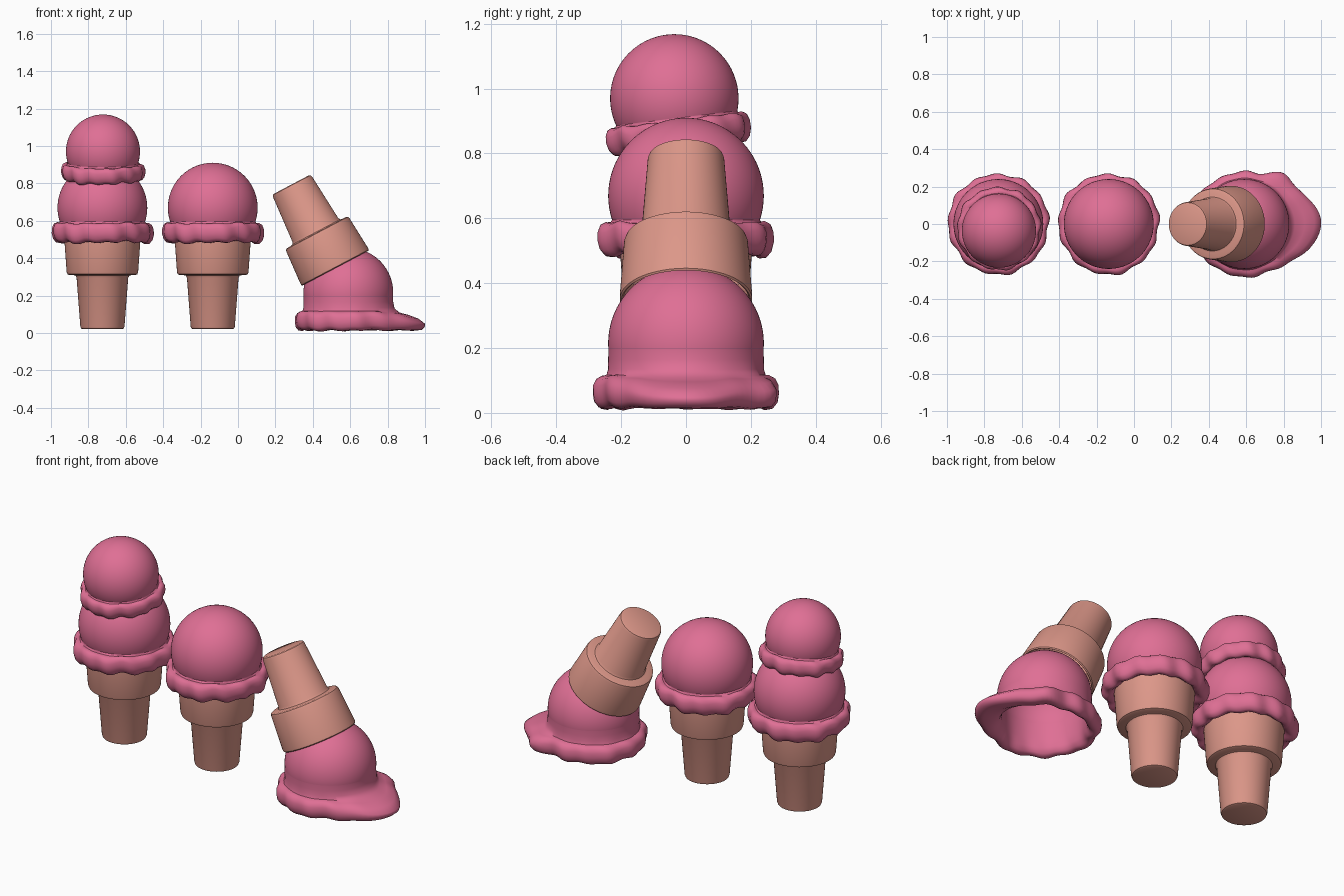
import bpy, bmesh
from math import sin, cos, pi, exp, radians

if "Cube" in bpy.data.objects:
    bpy.data.objects.remove(bpy.data.objects["Cube"])

SEG = 96


def material(name, rgb):
    m = bpy.data.materials.new(name)
    m.diffuse_color = (*rgb, 1)
    m.use_nodes = True
    m.node_tree.nodes["Principled BSDF"].inputs["Base Color"].default_value = m.diffuse_color
    return m


pink = material("strawberry_pink", (0.74, 0.16, 0.30))
wafer = material("wafer_tan", (0.72, 0.31, 0.25))


def loft(name, rows, mat, shape=None, angle=40):
    """Revolve rows of (radius, z, ripple weight); shape() may bend each point."""
    bm = bmesh.new()
    rings = []
    for r, z, w in rows:
        if r < 1e-5:
            rings.append([bm.verts.new((0, 0, z))])
            continue
        ring = []
        for i in range(SEG):
            t = 2 * pi * i / SEG
            rr, zz = shape(r, z, w, t) if shape else (r, z)
            ring.append(bm.verts.new((rr * cos(t), rr * sin(t), zz)))
        rings.append(ring)
    for a, b in zip(rings, rings[1:]):
        for i in range(SEG):
            j = (i + 1) % SEG
            if len(a) == 1:
                bm.faces.new((a[0], b[i], b[j]))
            elif len(b) == 1:
                bm.faces.new((a[i], b[0], a[j]))
            else:
                bm.faces.new((a[i], b[i], b[j], a[j]))
    me = bpy.data.meshes.new(name)
    bm.to_mesh(me)
    bm.free()
    me.materials.append(mat)
    ob = bpy.data.objects.new(name, me)
    bpy.context.collection.objects.link(ob)
    bpy.ops.object.select_all(action='DESELECT')
    ob.select_set(True)
    bpy.context.view_layer.objects.active = ob
    bpy.ops.object.shade_smooth_by_angle(angle=radians(angle))
    return ob


def dome(radius, z_end, n=22):
    """Sphere rows from the pole down to z_end."""
    from_pole = [z_end + (radius - z_end) * (1 + cos(pi * k / n)) / 2 for k in range(n + 1)]
    return [(max(radius ** 2 - z ** 2, 0) ** 0.5, z, 0) for z in from_pole]


def ripple(t, p):
    return 0.55 * sin(13 * t + p) + 0.35 * sin(8 * t + 2 * p) + 0.3 * sin(3 * t - p)


# Wafer cup: stem, ledge and collar
def cup(name):
    pts = [(0, .02), (.105, .02), (.114, .024), (.118, .034), (.138, .295),
           (.144, .306), (.155, .309), (.178, .31), (.187, .314), (.191, .325), (.204, .505),
           (.204, .52), (.199, .525), (.193, .52), (.186, .42)]
    # rows run top to bottom so the faces point outward
    return loft(name, [(r, z, 0) for r, z in reversed(pts)], wafer, angle=35)


# Scoop: ball with a ruffled skirt
def scoop(name, phase):
    skirt = [(.234, -.084, .2), (.247, -.083, .5), (.261, -.092, .8), (.268, -.112, 1),
             (.269, -.138, 1), (.262, -.165, 1), (.247, -.183, 1), (.228, -.186, .8),
             (.208, -.172, .4), (.190, -.145, 0)]

    def shape(r, z, w, t):
        return r + .009 * w * ripple(t, phase), z + .010 * w * ripple(t, phase + 1.7)
    return loft(name, dome(.24, -.075) + skirt, pink, shape, 50)


# Melted scoop: hollow dome, straight wall, skirt pulled out into a puddle
def melted_scoop(name):
    rows = dome(.24, -.02)
    rows += [(.240, -.05, 0), (.240, -.08, .05), (.245, -.098, .2), (.258, -.101, .5), (.272, -.110, .8),
             (.281, -.130, 1), (.282, -.155, 1), (.278, -.180, 1), (.264, -.198, 1),
             (.244, -.202, .9), (.226, -.192, .6), (.214, -.165, .3), (.212, -.12, .1)]
    rows += dome(.215, -.03)[::-1]

    def shape(r, z, w, t):
        a = (t + pi) % (2 * pi) - pi
        pull = .128 * exp(-(a / .62) ** 2) + .045 * exp(-((a - .9) / .22) ** 2)
        rip = ripple(t, .6) * w
        calm = 1 - pull / .16
        top = max(0, min(1, (z + .19) / .06))
        return (r + w * pull + .008 * rip * calm,
                z + .006 * ripple(t, 2.1) * w * calm - .28 * pull * w * top)
    return loft(name, rows, pink, shape, 50)


# Double cone on the left
cup("double_cone_wafer").location = (-.725, 0, 0)
scoop("double_cone_lower_scoop", 0).location = (-.725, 0, .67)
upper = scoop("double_cone_upper_scoop", 0)
upper.location = (-.722, -.036, .97)
upper.scale = (.825,) * 3
upper.rotation_euler = (radians(7), 0, 0)

# Single cone in the middle
cup("single_cone_wafer").location = (-.135, 0, 0)
scoop("single_cone_scoop", 0).location = (-.135, 0, .67)

# Dropped cone on the right
dropped = cup("dropped_cone_wafer")
dropped.location = (.276, 0, .811)
dropped.rotation_euler = (0, radians(152.2), 0)
melted_scoop("dropped_cone_scoop").location = (.59, 0, .215)
